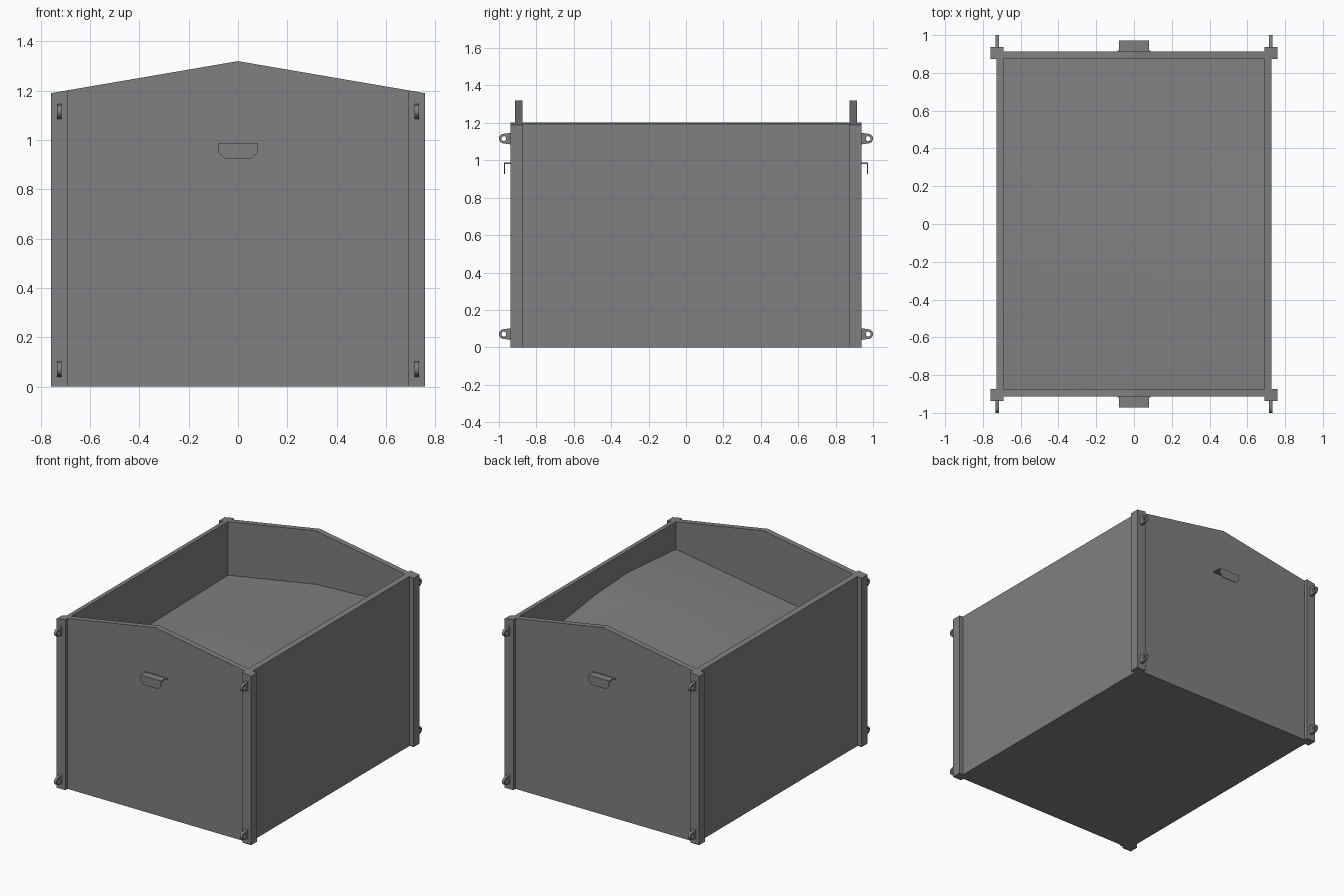
import bpy
import bmesh
import math

if "Cube" in bpy.data.objects:
    bpy.data.objects.remove(bpy.data.objects["Cube"], do_unlink=True)

# One plain grey for the whole crate
grey = bpy.data.materials.new("steel grey")
grey.use_nodes = True
tone = (0.216, 0.216, 0.216, 1)
grey.diffuse_color = tone
grey.node_tree.nodes["Principled BSDF"].inputs["Base Color"].default_value = tone

HALF_X, IN_X, PANEL_X = 0.759, 0.69, 0.727
HALF_Y, IN_Y, PANEL_Y = 0.938, 0.873, 0.913
EAVE, RIDGE = 1.19, 1.32


def roof(x):
    """Height of the gabled rim at a given x."""
    return RIDGE - (RIDGE - EAVE) * abs(x) / HALF_X


def finish(name, bm, smooth=False):
    mesh = bpy.data.meshes.new(name)
    bm.to_mesh(mesh)
    bm.free()
    mesh.materials.append(grey)
    obj = bpy.data.objects.new(name, mesh)
    bpy.context.collection.objects.link(obj)
    if smooth:
        bpy.ops.object.select_all(action="DESELECT")
        obj.select_set(True)
        bpy.context.view_layer.objects.active = obj
        bpy.ops.object.shade_smooth_by_angle(angle=math.radians(35))


def prism(name, profile, y0, y1):
    """Extrude an x-z profile from y0 to y1."""
    bm = bmesh.new()
    face = bm.faces.new([bm.verts.new((x, y0, z)) for x, z in profile])
    out = bmesh.ops.extrude_face_region(bm, geom=[face])
    moved = [v for v in out["geom"] if isinstance(v, bmesh.types.BMVert)]
    bmesh.ops.translate(bm, verts=moved, vec=(0, y1 - y0, 0))
    bmesh.ops.recalc_face_normals(bm, faces=bm.faces)
    finish(name, bm)


def sloped(x0, x1):
    """Upright strip whose top follows the gable slope."""
    return [(x0, 0), (x1, 0), (x1, roof(x1)), (x0, roof(x0))]


def lug(name, sx, sy, z):
    """Flat tab with a rounded end and a round hole."""
    bm = bmesh.new()
    count, centre = 24, 0.974
    rings = []
    for x in (0.715, 0.734):
        outer, inner = [], []
        for i in range(count):
            a = math.tau * i / count
            c, s = math.cos(a), math.sin(a)
            if c > -0.01:
                y, h = centre + 0.026 * c, 0.026 * s
            else:
                y, h = HALF_Y, 0.031 * max(-1, min(1, 1.4 * s))
            outer.append(bm.verts.new((sx * x, sy * y, z + h)))
            inner.append(bm.verts.new((sx * x, sy * (centre + 0.013 * c), z + 0.013 * s)))
        rings.append((outer, inner))
    (oa, ia), (ob, ib) = rings
    for p, q in ((oa, ia), (ob, ib), (oa, ob), (ia, ib)):
        for i in range(count):
            j = (i + 1) % count
            bm.faces.new((p[i], p[j], q[j], q[i]))
    bmesh.ops.recalc_face_normals(bm, faces=bm.faces)
    finish(name, bm, True)


# Floor panel
prism("floor_panel", [(-PANEL_X, 0), (PANEL_X, 0), (PANEL_X, 0.03), (-PANEL_X, 0.03)],
      -PANEL_Y, PANEL_Y)

# Long side panels and corner posts
for side, sx in (("left", 1), ("right", -1)):
    prism(side + "_side_panel", sloped(sx * IN_X, sx * PANEL_X), -IN_Y, IN_Y)
    for end, sy in (("front", -1), ("back", 1)):
        corner = end + "_" + side
        prism(corner + "_post", sloped(sx * IN_X, sx * HALF_X), sy * IN_Y, sy * HALF_Y)
        lug(corner + "_lower_lug", sx, sy, 0.071)
        lug(corner + "_upper_lug", sx, sy, 1.116)

# Gabled end panels with folded-plate handles
for end, sy in (("front", -1), ("back", 1)):
    gable = [(-IN_X, 0), (IN_X, 0), (IN_X, roof(IN_X)), (0, RIDGE), (-IN_X, roof(IN_X))]
    prism(end + "_gable_panel", gable, sy * IN_Y, sy * PANEL_Y)
    flange = [(-0.088, 0.976), (0.088, 0.976), (0.088, 0.99), (-0.088, 0.99)]
    prism(end + "_handle_flange", flange, sy * PANEL_Y, sy * 0.919)
    shelf = [(-0.08, 0.981), (0.08, 0.981), (0.08, 0.988), (-0.08, 0.988)]
    prism(end + "_handle_shelf", shelf, sy * PANEL_Y, sy * 0.972)
    lip = [(-0.055, 0.926), (0.055, 0.926), (0.08, 0.95), (0.08, 0.988),
           (-0.08, 0.988), (-0.08, 0.95)]
    prism(end + "_handle_lip", lip, sy * 0.967, sy * 0.972)

# Gently mounded surface of the load inside
rows = ((-IN_Y, (0.785, 0.897, 1.007)),
        (-0.34, (0.8, 0.95, 1.047)),
        (0, (0.807, 0.96, 1.03)),
        (0.41, (0.815, 0.955, 0.978)),
        (IN_Y, (0.824, 0.944, 0.975)))
bm = bmesh.new()
grid = [[bm.verts.new((x, y, z)) for x, z in zip((-IN_X, 0, IN_X), heights)]
        for y, heights in rows]
for near, far in zip(grid, grid[1:]):
    for i in range(2):
        bm.faces.new((near[i], near[i + 1], far[i + 1], far[i]))
finish("load_surface", bm, True)
